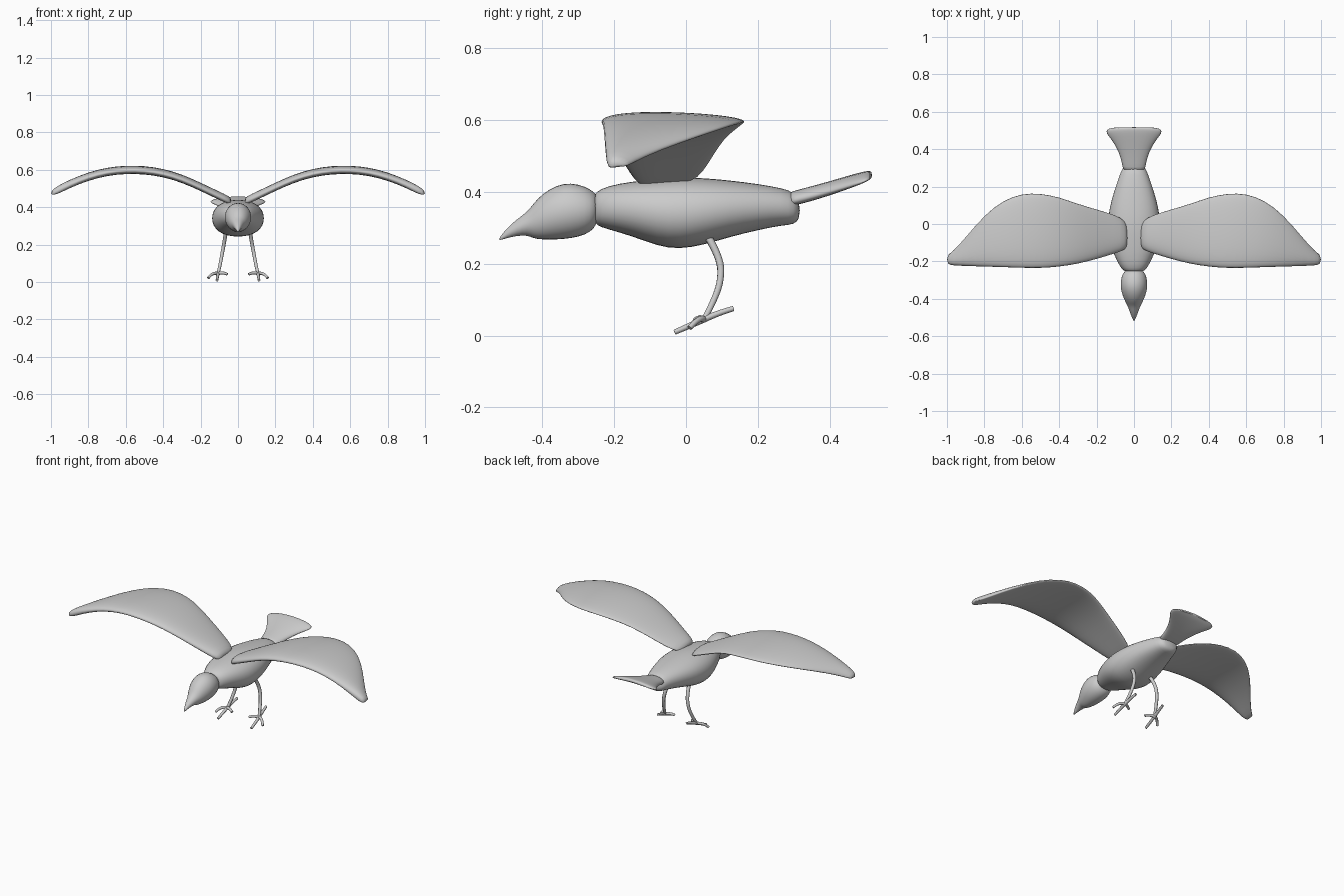
import bpy
import bmesh
from math import cos, sin, pi, copysign
from mathutils import Vector

cube = bpy.data.objects.get("Cube")
if cube:
    bpy.data.objects.remove(cube, do_unlink=True)

# One plain material for the whole bird
GREY = (0.6, 0.6, 0.6, 1)
grey = bpy.data.materials.new("plain grey")
grey.diffuse_color = GREY
grey.use_nodes = True
grey.node_tree.nodes["Principled BSDF"].inputs["Base Color"].default_value = GREY


def finish(name, mesh, subdivide=0):
    """Link a mesh as a smooth-shaded object with the shared material."""
    obj = bpy.data.objects.new(name, mesh)
    bpy.context.scene.collection.objects.link(obj)
    mesh.materials.clear()
    mesh.materials.append(grey)
    mesh.polygons.foreach_set("use_smooth", [True] * len(mesh.polygons))
    if subdivide:
        modifier = obj.modifiers.new("smooth surface", 'SUBSURF')
        modifier.levels = modifier.render_levels = subdivide
    return obj


def loft(name, rings, subdivide=1):
    """Bridge equal-length rings of points and close both ends."""
    bm = bmesh.new()
    loops = [[bm.verts.new(point) for point in ring] for ring in rings]
    for first, second in zip(loops, loops[1:]):
        for i in range(len(first)):
            j = (i + 1) % len(first)
            bm.faces.new((first[i], first[j], second[j], second[i]))
    bm.faces.new(loops[0])
    bm.faces.new(loops[-1])
    bmesh.ops.recalc_face_normals(bm, faces=bm.faces)
    mesh = bpy.data.meshes.new(name)
    bm.to_mesh(mesh)
    bm.free()
    return finish(name, mesh, subdivide)


def oval(count, power=1.0):
    """Unit oval as (u, v) pairs; a power below one makes it boxier."""
    pairs = []
    for i in range(count):
        c, s = cos(2 * pi * i / count), sin(2 * pi * i / count)
        pairs.append((copysign(abs(c) ** power, c), copysign(abs(s) ** power, s)))
    return pairs


def trunk(name, stations, power=1.0):
    """Loft along y through (y, bottom, top, half width) stations."""
    rings = []
    for y, low, high, half in stations:
        middle, rise = (low + high) / 2, (high - low) / 2
        rings.append([(u * half, y, middle + v * rise) for u, v in oval(16, power)])
    return loft(name, rings)


def tube(name, points, radius, side):
    """Round tapered tube along a smooth path, mirrored by side."""
    curve = bpy.data.curves.new(name, 'CURVE')
    curve.dimensions = '3D'
    curve.bevel_depth = radius
    curve.bevel_resolution = 2
    curve.resolution_u = 5
    curve.use_fill_caps = True
    spline = curve.splines.new('NURBS')
    spline.points.add(len(points) - 1)
    spline.use_endpoint_u = True
    spline.order_u = 3
    for i, (target, (x, y, z)) in enumerate(zip(spline.points, points)):
        target.co = (x * side, y, z, 1)
        target.radius = 1 - 0.3 * i / len(points)
    helper = bpy.data.objects.new(name, curve)
    mesh = bpy.data.meshes.new_from_object(helper)
    bpy.data.objects.remove(helper)
    bpy.data.curves.remove(curve)
    return finish(name, mesh)


# Body: deep chest, narrowing to the rump
trunk("body", [
    (-.255, .32, .39, .04), (-.25, .305, .4, .058), (-.22, .295, .417, .082),
    (-.15, .275, .43, .115), (-.08, .247, .437, .137), (-.02, .237, .442, .143),
    (.05, .25, .44, .14), (.12, .272, .433, .125), (.2, .292, .423, .1),
    (.27, .306, .41, .075), (.3, .307, .4, .062), (.317, .325, .37, .04)], .9)

# Head and pointed beak in one flowing shape
trunk("head", [
    (-.245, .32, .385, .035), (-.255, .295, .4, .055), (-.28, .278, .416, .068),
    (-.32, .268, .427, .074), (-.36, .265, .42, .07), (-.4, .265, .395, .055),
    (-.425, .269, .367, .042), (-.44, .278, .345, .034), (-.47, .277, .324, .023),
    (-.5, .27, .297, .011), (-.52, .264, .27, .002)])

# Fanned tail, rising backwards and drooping at its edges
tail_rings = []
for y, z, half, thick in [
        (.285, .38, .055, .018), (.3, .382, .062, .021), (.35, .395, .07, .021),
        (.4, .41, .09, .02), (.45, .427, .12, .018), (.485, .44, .152, .015),
        (.505, .447, .15, .012), (.518, .452, .12, .006)]:
    droop = 0.015 * half / 0.15
    tail_rings.append([(u * half, y, z + v * thick - droop * u * u)
                       for u, v in oval(16, .8)])
loft("tail", tail_rings)

# Wing stations: distance out, front edge, back edge, height
WING = [
    (.035, -.11, -.03, .43), (.045, -.14, .02, .437), (.1, -.158, .05, .462),
    (.2, -.19, .08, .51), (.3, -.216, .11, .555), (.4, -.232, .147, .585),
    (.5, -.24, .168, .6), (.6, -.238, .167, .602), (.7, -.234, .13, .592),
    (.8, -.23, .05, .566), (.9, -.226, -.07, .526), (.97, -.222, -.15, .49),
    (1, -.215, -.165, .477)]

# Toe tips relative to the ankle: front, back, inner, outer
ANKLE = Vector((.107, .05, .045))
TOES = {
    "front": [(.003, -.04, -.018), (.005, -.082, -.036)],
    "back": [(-.004, .04, .018), (-.01, .082, .03)],
    "inner": [(-.028, -.015, .008), (-.05, -.025, -.004)],
    "outer": [(.03, -.012, .008), (.052, -.04, -.024)],
}

for side, label in ((1, "left"), (-1, "right")):
    # Arched wing with a full front edge and a thinner back edge
    rings = []
    for i, (x, front, back, z) in enumerate(WING):
        thick = 0.01 if i in (0, len(WING) - 1) else 0.021
        middle, reach = (front + back) / 2, (back - front) / 2
        rings.append([(x * side, middle + u * reach,
                       z + v * thick * (1 - 0.3 * u) - 0.006 * u * u)
                      for u, v in oval(16, .8)])
    loft(label + "_wing", rings)

    # Thin bent leg and four splayed toes
    tube(label + "_leg", [(.062, .055, .285), (.072, .095, .22), (.085, .098, .15),
                          (.098, .07, .08), ANKLE], .011, side)
    for toe, offsets in TOES.items():
        path = [ANKLE] + [ANKLE + Vector(offset) for offset in offsets]
        tube(f"{label}_{toe}_toe", path, .009, side)
